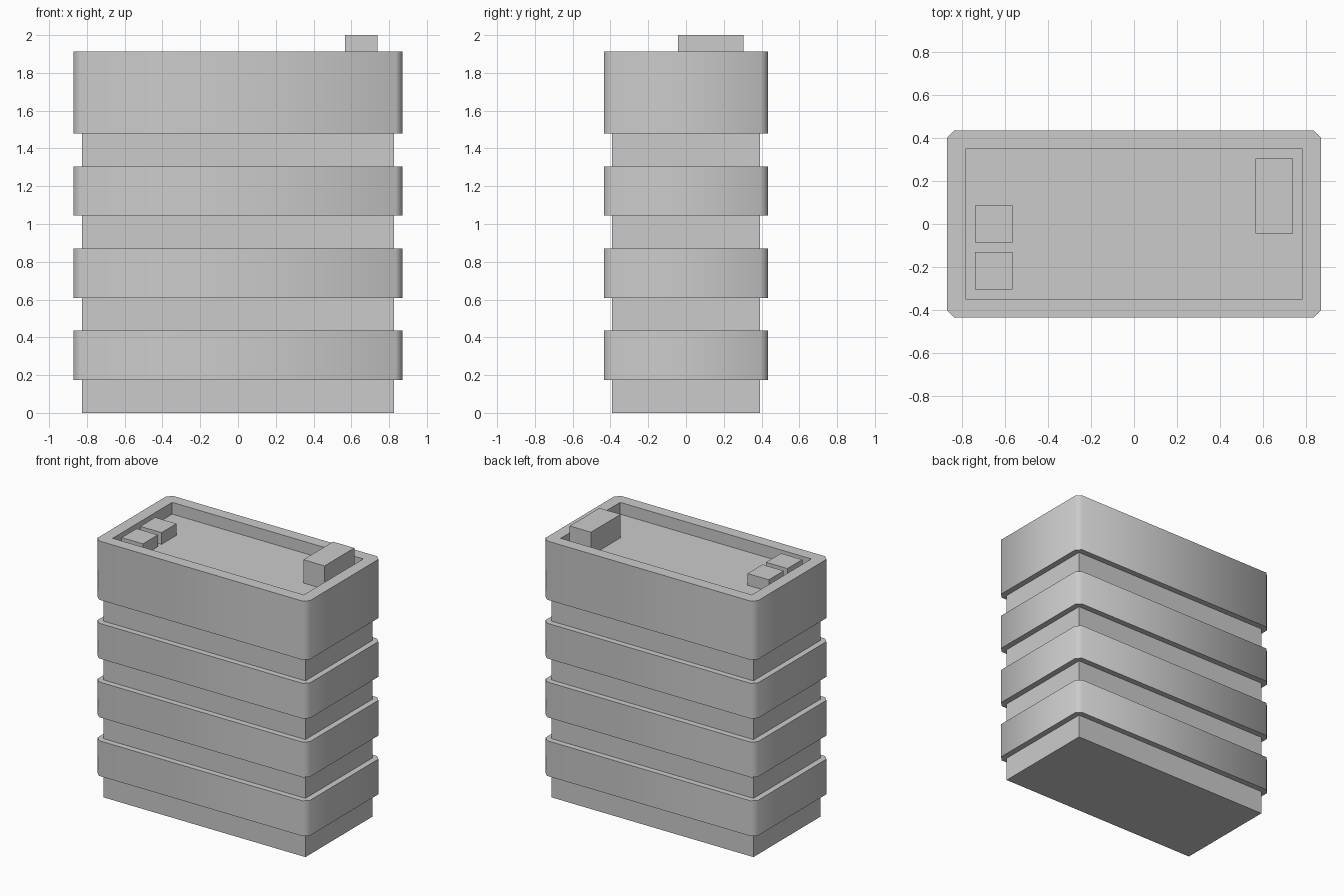
import bpy, bmesh, math

if "Cube" in bpy.data.objects:
    bpy.data.objects.remove(bpy.data.objects["Cube"])

U = 0.087          # module: every size is a multiple of this
CHAMFER = 0.035    # cut on the vertical corners of the wide bands


def finish(name, bm, smooth=False):
    bmesh.ops.recalc_face_normals(bm, faces=bm.faces)
    mesh = bpy.data.meshes.new(name)
    bm.to_mesh(mesh)
    bm.free()
    obj = bpy.data.objects.new(name, mesh)
    bpy.context.collection.objects.link(obj)
    if smooth:
        bpy.ops.object.select_all(action='DESELECT')
        obj.select_set(True)
        bpy.context.view_layer.objects.active = obj
        bpy.ops.object.shade_smooth_by_angle(angle=math.radians(50))
    return obj


def ring(bm, points, z):
    return [bm.verts.new((x, y, z)) for x, y in points]


def join(bm, low, high):
    n = len(low)
    for i in range(n):
        j = (i + 1) % n
        bm.faces.new((low[i], low[j], high[j], high[i]))


def rectangle(hx, hy):
    return [(hx, -hy), (hx, hy), (-hx, hy), (-hx, -hy)]


def chamfered(hx, hy, c):
    return [(hx - c, -hy), (hx, -hy + c), (hx, hy - c), (hx - c, hy),
            (-hx + c, hy), (-hx, hy - c), (-hx, -hy + c), (-hx + c, -hy)]


def box(name, x0, x1, y0, y1, z0, z1):
    bm = bmesh.new()
    pts = [(x1, y0), (x1, y1), (x0, y1), (x0, y0)]
    low, high = ring(bm, pts, z0), ring(bm, pts, z1)
    join(bm, low, high)
    bm.faces.new(low)
    bm.faces.new(high)
    return finish(name, bm)


def band(name, z0, z1, recess=0):
    bm = bmesh.new()
    outline = chamfered(10 * U, 5 * U, CHAMFER)
    low, high = ring(bm, outline, z0), ring(bm, outline, z1)
    join(bm, low, high)
    bm.faces.new(low)
    if recess:
        # flat parapet rim around a sunken roof
        inner = rectangle(9 * U, 4 * U)
        rim, floor = ring(bm, inner, z1), ring(bm, inner, z1 - recess)
        for i in range(4):
            j = (i + 1) % 4
            bm.faces.new((high[2 * i], high[2 * i + 1], rim[i]))
            bm.faces.new((high[2 * i + 1], high[2 * j], rim[j], rim[i]))
        join(bm, floor, rim)
        bm.faces.new(floor)
    else:
        bm.faces.new(high)
    return finish(name, bm, smooth=True)


# Narrow core seen between the bands
box("core", -9.5 * U, 9.5 * U, -4.5 * U, 4.5 * U, 0, 17.5 * U)

# Wide floor bands and the tall top band with its parapet
for i in range(3):
    band(f"floor_band_{i + 1}", (2 + 5 * i) * U, (5 + 5 * i) * U)
band("roof_band", 17 * U, 22 * U, recess=U)

# Rooftop boxes
ROOF = 21 * U
box("stair_housing", 6.5 * U, 8.5 * U, -0.5 * U, 3.5 * U, ROOF, 2.0)
for i, y in enumerate((-3.5, -1)):
    box(f"roof_unit_{i + 1}", -8.5 * U, -6.5 * U, y * U, (y + 2) * U, ROOF, ROOF + U)
